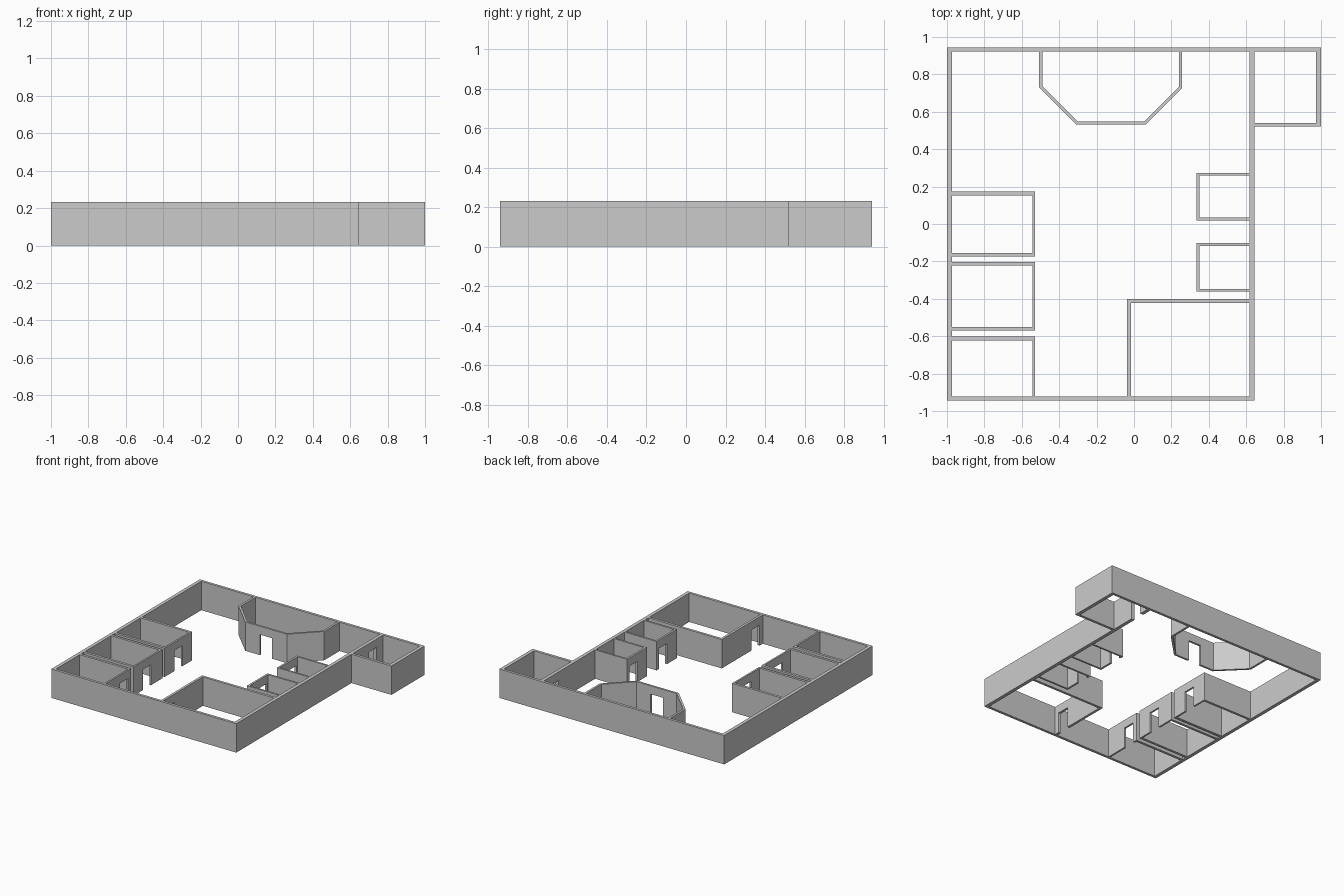
import bpy, bmesh
from mathutils import Vector

if "Cube" in bpy.data.objects:
    bpy.data.objects.remove(bpy.data.objects["Cube"])

HEIGHT, DOOR = 0.232, 0.165


def wall(name, path, tx=0.02, ty=0.02, door=None, closed=False):
    """Mitred wall along a path, thickened to its left.
    door = (segment, start, end): distances along that segment."""
    pts = [Vector(p) for p in path]
    lintel = None
    if door:
        i, a, b = door
        d = (pts[i + 1] - pts[i]).normalized()
        pts[i + 1:i + 1] = [pts[i] + d * a, pts[i] + d * b]
        lintel = i + 1
    n = len(pts)
    nseg = n if closed else n - 1

    # left normal and thickness of each segment
    segs = []
    for i in range(nseg):
        d = (pts[(i + 1) % n] - pts[i]).normalized()
        nrm = Vector((-d.y, d.x))
        segs.append((nrm, Vector((nrm.x * tx, nrm.y * ty)).length))

    bm = bmesh.new()
    cols = []
    for i, p in enumerate(pts):
        n1, t1 = segs[i - 1] if (closed or i > 0) else segs[0]
        n2, t2 = segs[i] if i < nseg else segs[-1]
        det = n1.x * n2.y - n1.y * n2.x
        if abs(det) < 1e-4:
            off = n1 * t1
        else:
            off = Vector((t1 * n2.y - t2 * n1.y, n1.x * t2 - n2.x * t1)) / det
        q = p + off
        at_door = lintel is not None and i in (lintel, lintel + 1)
        levels = (0, DOOR, HEIGHT) if at_door else (0, HEIGHT)
        cols.append([(bm.verts.new((p.x, p.y, z)), bm.verts.new((q.x, q.y, z)))
                     for z in levels])

    for i in range(nseg):
        a, b = cols[i], cols[(i + 1) % n]
        if i == lintel:
            a, b = a[1:], b[1:]
        for s in (0, 1):                                  # two wall sides
            bm.faces.new([v[s] for v in a] + [v[s] for v in reversed(b)])
        for k in (0, -1):                                 # bottom and top
            bm.faces.new((a[k][0], a[k][1], b[k][1], b[k][0]))
    caps = [] if closed else [(cols[0][0], cols[0][-1]), (cols[-1][0], cols[-1][-1])]
    if lintel is not None:                                # door jambs
        caps += [c[:2] for c in (cols[lintel], cols[lintel + 1])]
    for lo, hi in caps:
        bm.faces.new((lo[0], lo[1], hi[1], hi[0]))

    bmesh.ops.recalc_face_normals(bm, faces=bm.faces)
    me = bpy.data.meshes.new(name)
    bm.to_mesh(me)
    bm.free()
    bpy.context.collection.objects.link(bpy.data.objects.new(name, me))


# Outer shell with the annex at the back right
wall("outer_wall", [(-1, -.943), (.645, -.943), (.645, .52), (1, .52), (1, .943), (-1, .943)],
     tx=.028, ty=.021, closed=True)
wall("annex_party_wall", [(.645, .54), (.645, .922)], tx=.028, door=(0, .20, .30))

# Rooms along the left wall
L = -.972
for name, y0, y1, door in (("left_room_back", -.175, .173, .125),
                           ("left_room_middle", -.57, -.203, .12)):
    wall(name, [(L, y0), (-.53, y0), (-.53, y1), (L, y1)],
         tx=.014, ty=.02, door=(1, door, door + .1))
wall("left_room_front", [(-.53, -.922), (-.53, -.602), (L, -.602)],
     tx=.014, ty=.02, door=(0, .18, .28))

# Small cubicles on the right wall
R = .617
for name, y0, y1 in (("right_cubicle_back", .02, .273), ("right_cubicle_front", -.362, -.102)):
    wall(name, [(R, y1), (.333, y1), (.333, y0), (R, y0)],
         tx=.016, ty=.015, door=(1, .03, .13))

# Large room at the front right
wall("front_right_room", [(R, -.402), (-.037, -.402), (-.037, -.922)],
     tx=.02, ty=.02, door=(1, .38, .48))

# Angled bay room on the back wall
wall("bay_room", [(-.507, .922), (-.507, .73), (-.308, .532), (.062, .532),
                  (.257, .727), (.257, .922)],
     tx=.017, ty=.016, door=(2, .13, .24))
